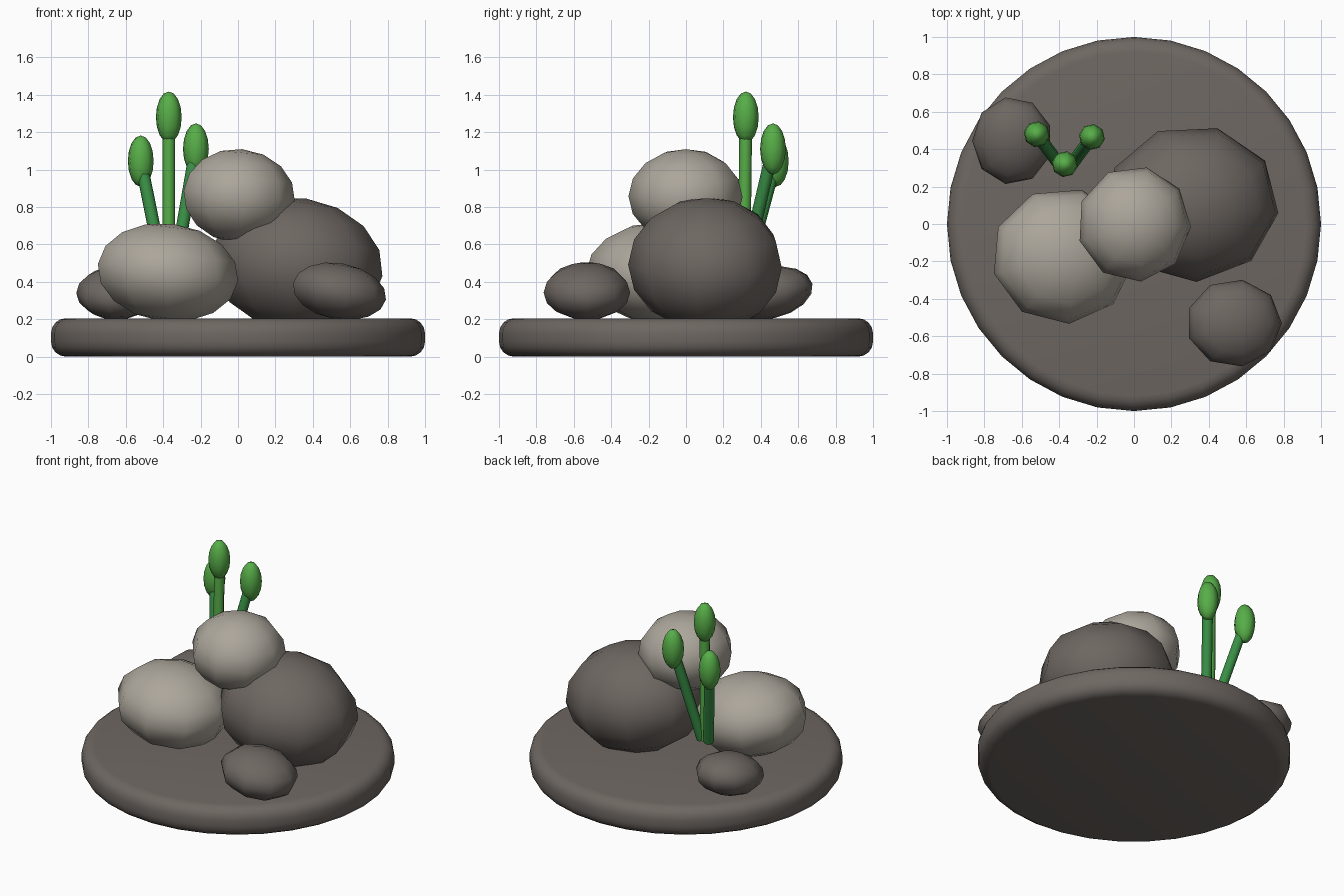
import bpy, bmesh, math
from mathutils import Matrix, Vector, Euler

if "Cube" in bpy.data.objects:
    bpy.data.objects.remove(bpy.data.objects["Cube"])


def material(name, color):
    m = bpy.data.materials.new(name)
    m.diffuse_color = (*color, 1)
    m.use_nodes = True
    m.node_tree.nodes["Principled BSDF"].inputs["Base Color"].default_value = m.diffuse_color
    return m


DARK = material("dark_stone", (0.156, 0.136, 0.122))
LIGHT = material("light_stone", (0.413, 0.381, 0.328))
STEM = material("stem_green", (0.04, 0.27, 0.06))
BUD = material("bud_green", (0.095, 0.42, 0.065))


def finish(name, bm, mat, angle=180):
    mesh = bpy.data.meshes.new(name)
    bm.to_mesh(mesh)
    bm.free()
    mesh.materials.append(mat)
    ob = bpy.data.objects.new(name, mesh)
    bpy.context.collection.objects.link(ob)
    bpy.ops.object.select_all(action='DESELECT')
    bpy.context.view_layer.objects.active = ob
    ob.select_set(True)
    bpy.ops.object.shade_smooth_by_angle(angle=math.radians(angle))
    return ob


def ellipsoid(name, center, radii, mat, segs=9, rings=8, phase=0, tilt=(0, 0)):
    """Squashed sphere; phase turns its facets, tilt leans it about x and y."""
    bm = bmesh.new()
    bmesh.ops.create_uvsphere(bm, u_segments=segs, v_segments=rings, radius=1)
    lean = Euler((math.radians(tilt[0]), math.radians(tilt[1]), 0)).to_matrix().to_4x4()
    bm.transform(Matrix.Translation(center) @ lean @ Matrix.Diagonal((*radii, 1))
                 @ Matrix.Rotation(math.radians(phase - 10), 4, 'Z'))
    return finish(name, bm, mat)


def stem(name, a, b, radius, mat):
    a, b = Vector(a), Vector(b)
    d = b - a
    bm = bmesh.new()
    bmesh.ops.create_cone(bm, cap_ends=True, segments=8, radius1=radius,
                          radius2=radius, depth=d.length)
    bm.transform(Matrix.Translation((a + b) / 2) @ d.to_track_quat('Z', 'Y').to_matrix().to_4x4())
    return finish(name, bm, mat, 60)


# Round plate with softened rims
bm = bmesh.new()
bmesh.ops.create_cone(bm, cap_ends=True, segments=32, radius1=1, radius2=1, depth=0.205)
bm.transform(Matrix.Translation((0, 0, 0.1025)))
rims = [e for e in bm.edges if abs(e.verts[0].co.z - e.verts[1].co.z) < 1e-4]
bmesh.ops.bevel(bm, geom=rims, offset=0.08, segments=4, profile=0.5, affect='EDGES')
finish("base_plate", bm, DARK, 30)

# Stones
ellipsoid("large_rock", (0.31, 0.11, 0.495), (0.47, 0.42, 0.355), DARK, phase=-7, tilt=(0, 8))
ellipsoid("left_rock", (-0.38, -0.17, 0.45), (0.385, 0.365, 0.262), LIGHT, phase=-5, tilt=(0, 7))
ellipsoid("top_rock", (0, 0, 0.86), (0.305, 0.31, 0.25), LIGHT, phase=-3, tilt=(0, 5))
ellipsoid("front_small_rock", (0.535, -0.53, 0.35), (0.26, 0.235, 0.15), DARK, phase=0, tilt=(0, 10))
ellipsoid("back_small_rock", (-0.65, 0.445, 0.34), (0.215, 0.24, 0.137), DARK, phase=20, tilt=(12, 0))

# Sprouts: stem foot, bud centre, bud half height, stem colour
sprouts = [("middle", (-0.37, 0.31, 0.45), (-0.37, 0.32, 1.28), 0.137, BUD),
           ("left", (-0.40, 0.32, 0.45), (-0.52, 0.48, 1.045), 0.137, STEM),
           ("right", (-0.34, 0.31, 0.45), (-0.225, 0.465, 1.11), 0.137, STEM)]
for name, foot, bud, half, mat in sprouts:
    tip = Vector(foot).lerp(Vector(bud), 0.95)
    stem(name + "_stem", foot, tip, 0.034, mat)
    ellipsoid(name + "_bud", bud, (0.07, 0.07, half), BUD, segs=8)
